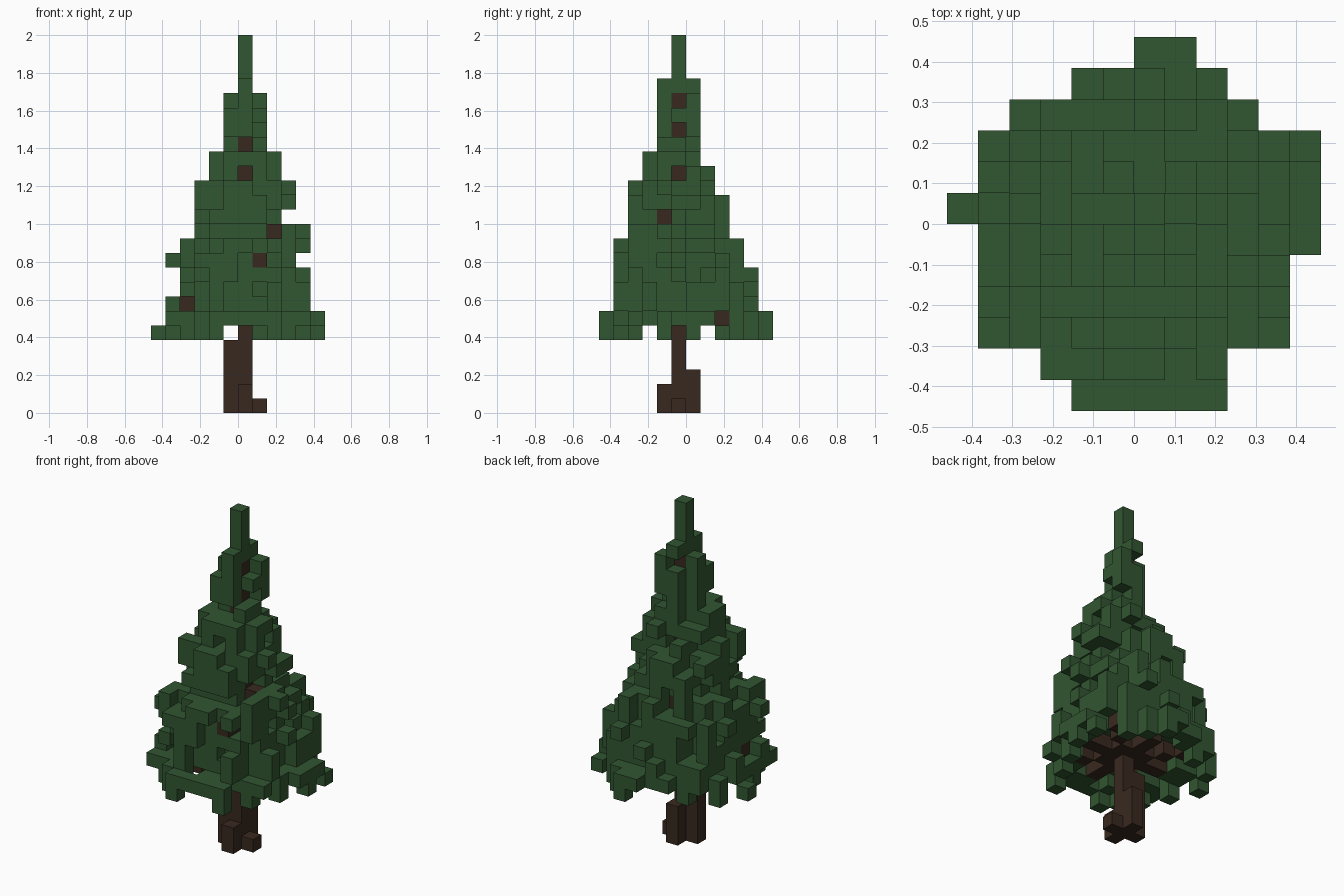
import bpy
import bmesh
import random
from mathutils import Vector

cube = bpy.data.objects.get("Cube")
if cube:
    bpy.data.objects.remove(cube, do_unlink=True)

random.seed(11)
LAYERS = 26
SIZE = 2 / LAYERS
TRUNK = (0, -1)

# Foliage extents: first layer, last layer, x range, y range
EXTENTS = [
    (6, 6, -5, 5, -6, 5), (7, 7, -5, 4, -5, 4), (8, 9, -4, 4, -5, 4),
    (10, 10, -5, 3, -5, 3), (11, 11, -4, 4, -5, 3), (12, 12, -3, 4, -4, 2),
    (13, 13, -3, 2, -4, 2), (14, 14, -3, 3, -4, 2), (15, 15, -3, 3, -4, 1),
    (16, 16, -2, 2, -3, 1), (17, 17, -2, 2, -3, 0), (18, 21, -1, 1, -2, 0),
    (22, 22, 0, 0, -2, 0), (23, 25, 0, 0, -1, -1),
]
# Plan outline: x range for each row in y
PLAN = {5: (0, 1), 4: (-2, 2), 3: (-4, 3), 2: (-5, 5), 1: (-5, 5), 0: (-6, 5),
        -1: (-5, 5), -2: (-5, 4), -3: (-5, 4), -4: (-5, 4), -5: (-4, 2), -6: (-2, 2)}


def in_plan(x, y):
    return PLAN[y][0] <= x <= PLAN[y][1]


def material(name, color):
    mat = bpy.data.materials.new(name)
    mat.use_nodes = True
    mat.diffuse_color = color
    mat.node_tree.nodes["Principled BSDF"].inputs["Base Color"].default_value = color
    return mat


def column(cells, x, y, first, last):
    cells.update((x, y, z) for z in range(first, last + 1))


def line(cells, start, end):
    """Blocks along a straight branch."""
    start, end = Vector(start), Vector(end)
    steps = int(max(abs(c) for c in end - start))
    for i in range(steps + 1):
        cells.add(tuple(round(c) for c in start.lerp(end, i / steps)))


def build(name, cells, blocked, mat):
    """Make one mesh from the exposed block faces."""
    bm = bmesh.new()
    verts = {}

    def vert(corner):
        if corner not in verts:
            verts[corner] = bm.verts.new(Vector(corner) * SIZE)
        return verts[corner]

    for cell in sorted(cells):
        for axis in range(3):
            for side in (0, 1):
                neighbour = list(cell)
                neighbour[axis] += 2 * side - 1
                if tuple(neighbour) in blocked:
                    continue
                u, v = (axis + 1) % 3, (axis + 2) % 3
                loop = []
                for du, dv in ((0, 0), (1, 0), (1, 1), (0, 1)):
                    corner = list(cell)
                    corner[axis] += side
                    corner[u] += du
                    corner[v] += dv
                    loop.append(vert(tuple(corner)))
                bm.faces.new(loop if side else loop[::-1])
    mesh = bpy.data.meshes.new(name)
    bm.to_mesh(mesh)
    bm.free()
    mesh.materials.append(mat)
    obj = bpy.data.objects.new(name, mesh)
    bpy.context.collection.objects.link(obj)


# Trunk with stepped roots
trunk = set()
column(trunk, *TRUNK, 0, 21)
column(trunk, -1, -1, 0, 4)
column(trunk, 0, 0, 0, 2)
column(trunk, 0, -2, 0, 1)
column(trunk, 1, -1, 0, 0)

# Branches: a spreading star under the crown, then exposed tips
branches = set()
for dx in (-1, 0, 1):
    for dy in (-1, 0, 1):
        if dx or dy:
            reach = 2 if dx and dy < 0 else 3
            line(branches, (*TRUNK, 6), (dx * reach, dy * reach - 1, 6))
front_tips = [(-4, -2, 7), (1, -4, 10), (2, -2, 12)]
side_tips = [(3, 2, 6), (1, -2, 13)]
back_tips = [(-1, 1, 11)]
for tip in front_tips + side_tips + back_tips:
    line(branches, (*TRUNK, tip[2]), tip)
branches -= trunk
wood = trunk | branches

# Foliage: ragged rounded layers
leaves = set()
noise = {}
layer_cells = {}
for first, last, x0, x1, y0, y1 in EXTENTS:
    for z in range(first, last + 1):
        mask = {}
        for x in range(x0, x1 + 1):
            for y in range(y0, y1 + 1):
                if in_plan(x, y):
                    fx = (2 * x - x0 - x1) / (x1 - x0 + 1)
                    fy = (2 * y - y0 - y1) / (y1 - y0 + 1)
                    mask[x, y] = fx * fx + fy * fy
        layer_cells[z] = mask
        hollow = 0.4 if z == 6 else -1
        for (x, y), f in mask.items():
            key = (x, y, (z + (x + y) % 2) // 2)
            limit = noise.setdefault(key, random.uniform(0.5, 1.25))
            if hollow < f < limit + random.uniform(-0.2, 0.2):
                leaves.add((x, y, z))
        # Complete each layer's outline in both directions
        for axis, low, high in ((0, x0, x1), (1, y0, y1)):
            for k in range(low, high + 1):
                if not any(c[2] == z and c[axis] == k for c in leaves):
                    options = [c for c in mask if c[axis] == k]
                    best = min(options, key=lambda c: abs(mask[c] - 0.8)
                               + random.uniform(0, 0.1))
                    leaves.add((*best, z))

# Hanging tips under the crown
for x, y in [(-6, 0), (-5, -2), (-5, 2), (-4, -4), (-3, 3), (-3, -5), (-2, -6),
             (1, 5), (2, -6), (2, 4), (3, -4), (3, 3), (4, -2), (5, 0), (5, 2)]:
    leaves.add((x, y, 5))
    if (x, y) in layer_cells[6]:
        leaves.add((x, y, 6))

# Corner boughs: position, first and last layer
for bough in [(-4, -4, 7, 8), (-4, -4, 10, 11), (3, 2, 10, 10), (4, 2, 7, 9),
              (-3, -3, 14, 15)]:
    column(leaves, *bough)

# Fill out the plan outline with low boughs
covered = {c[:2] for c in leaves}
for y, (x0, x1) in PLAN.items():
    for x in range(x0, x1 + 1):
        if (x, y) not in covered and (x, y) in layer_cells[6]:
            leaves.add((x, y, 6))

# Needles in front of, beside and above the wood inside the crown
for x, y, z in sorted(wood):
    if z < 6:
        continue
    ahead = [(x, v, z) for u, v in layer_cells[z] if u == x and v < y]
    beside = [(u, y, z) for u, v in layer_cells[z] if v == y and u > x]
    for ray, outermost in ((ahead, min), (beside, max)):
        if ray and not leaves.intersection(ray):
            leaves.add(outermost(ray))
    if (x, y) in layer_cells[z + 1]:
        leaves.add((x, y, z + 1))
leaves -= wood

# Openings where the trunk and branch tips show
front_open = front_tips + [(*TRUNK, 16), (*TRUNK, 18)]
side_open = side_tips + [(*TRUNK, z) for z in (16, 19, 21)]
back_open = back_tips + [(*TRUNK, 15)]
for tx, ty, tz in front_open:
    leaves = {c for c in leaves if not (c[0] == tx and c[2] == tz and c[1] <= ty)}
for tx, ty, tz in side_open:
    leaves = {c for c in leaves if not (c[1] == ty and c[2] == tz and c[0] >= tx)}
for tx, ty, tz in back_open:
    leaves = {c for c in leaves if not (c[0] == tx and c[2] == tz and c[1] >= ty)}

bark = material("brown bark", (0.040, 0.022, 0.014, 1))
needles = material("dark green needles", (0.031, 0.092, 0.031, 1))
filled = wood | leaves
build("trunk", trunk, filled, bark)
build("branches", branches, filled, bark)
build("foliage", leaves, filled, needles)
